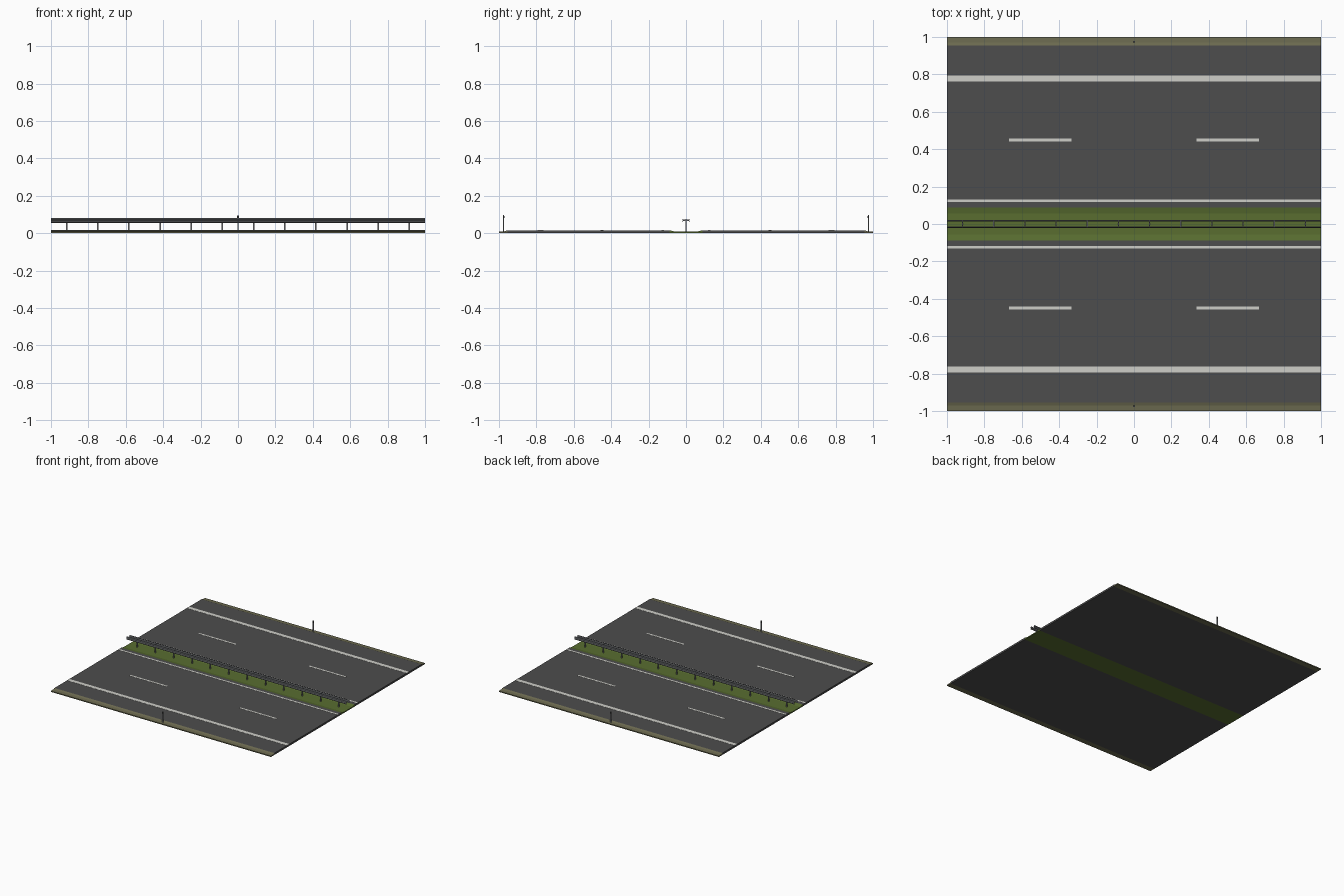
import bpy, bmesh, math

if "Cube" in bpy.data.objects:
    bpy.data.objects.remove(bpy.data.objects["Cube"])

def mat(name, c):
    m = bpy.data.materials.new(name)
    m.diffuse_color = (*c, 1)
    m.use_nodes = True
    m.node_tree.nodes["Principled BSDF"].inputs["Base Color"].default_value = m.diffuse_color
    return m

ASPHALT = mat("asphalt", (0.075, 0.075, 0.075))
PAINT = mat("road_paint", (0.62, 0.62, 0.58))
GRASS = mat("grass", (0.10, 0.155, 0.03))
VERGE = mat("dry_verge", (0.15, 0.145, 0.08))
STEEL = mat("steel", (0.2, 0.21, 0.22))
POST = mat("marker_grey", (0.3, 0.31, 0.32))
BLACK = mat("marker_black", (0.03, 0.03, 0.03))

def finish(name, bm, m):
    bmesh.ops.recalc_face_normals(bm, faces=bm.faces)
    me = bpy.data.meshes.new(name)
    bm.to_mesh(me)
    bm.free()
    me.materials.append(m)
    o = bpy.data.objects.new(name, me)
    bpy.context.collection.objects.link(o)
    return o

def extrude_x(name, pts, m, x0=-1, x1=1):
    """Closed (y, z) outline swept along x."""
    bm = bmesh.new()
    f = bm.faces.new([bm.verts.new((x0, y, z)) for y, z in pts])
    r = bmesh.ops.extrude_face_region(bm, geom=[f])
    for v in r["geom"]:
        if isinstance(v, bmesh.types.BMVert):
            v.co.x = x1
    return finish(name, bm, m)

def box(name, x0, x1, y0, y1, z0, z1, m):
    return extrude_x(name, [(y0, z0), (y1, z0), (y1, z1), (y0, z1)], m, x0, x1)

TOP = 0.015

# sunken grass median
extrude_x("median_grass", [(-0.088, 0), (0.088, 0), (0.088, TOP), (0.055, 0.008),
                           (-0.055, 0.008), (-0.088, TOP)], GRASS)

for s, side in ((-1, "front"), (1, "back")):
    # carriageway and sloping verge
    box(side + "_road", -1, 1, s * 0.088, s * 0.955, 0, TOP, ASPHALT)
    extrude_x(side + "_verge", [(s * 0.955, 0), (s, 0), (s, 0.008), (s * 0.97, 0.010),
                                (s * 0.955, TOP)], VERGE)
    # painted lines
    box(side + "_outer_line", -1, 1, s * 0.762, s * 0.793, TOP - 0.001, TOP + 0.001, PAINT)
    box(side + "_inner_line", -1, 1, s * 0.117, s * 0.132, TOP - 0.001, TOP + 0.001, PAINT)
    for i, x in enumerate((-0.667, 0.333)):
        box(f"{side}_dash_{i}", x, x + 0.334, s * 0.442, s * 0.457, TOP - 0.001, TOP + 0.001, PAINT)
    # roadside marker post with dark band
    y = s * 0.975
    box(side + "_marker_post", -0.004, 0.004, y - 0.003, y + 0.003, 0.005, 0.098, POST)
    box(side + "_marker_band", -0.0045, 0.0045, y - 0.0035, y + 0.0035, 0.082, 0.092, BLACK)
    # corrugated guard rail, thin folded sheet
    w = [(0.016, 0.055), (0.021, 0.060), (0.021, 0.064), (0.015, 0.068),
         (0.021, 0.072), (0.021, 0.076), (0.016, 0.081)]
    prof = [(s * a, z) for a, z in w] + [(s * (a - 0.0012), z) for a, z in reversed(w)]
    extrude_x(side + "_guard_rail", prof, STEEL)

# rail posts with spacer arms
for i in range(12):
    x = -11 / 12 + i / 6
    box(f"rail_post_{i}", x - 0.004, x + 0.004, -0.004, 0.004, 0.004, 0.076, STEEL)
    box(f"rail_spacer_{i}", x - 0.003, x + 0.003, -0.015, 0.015, 0.064, 0.072, STEEL)
